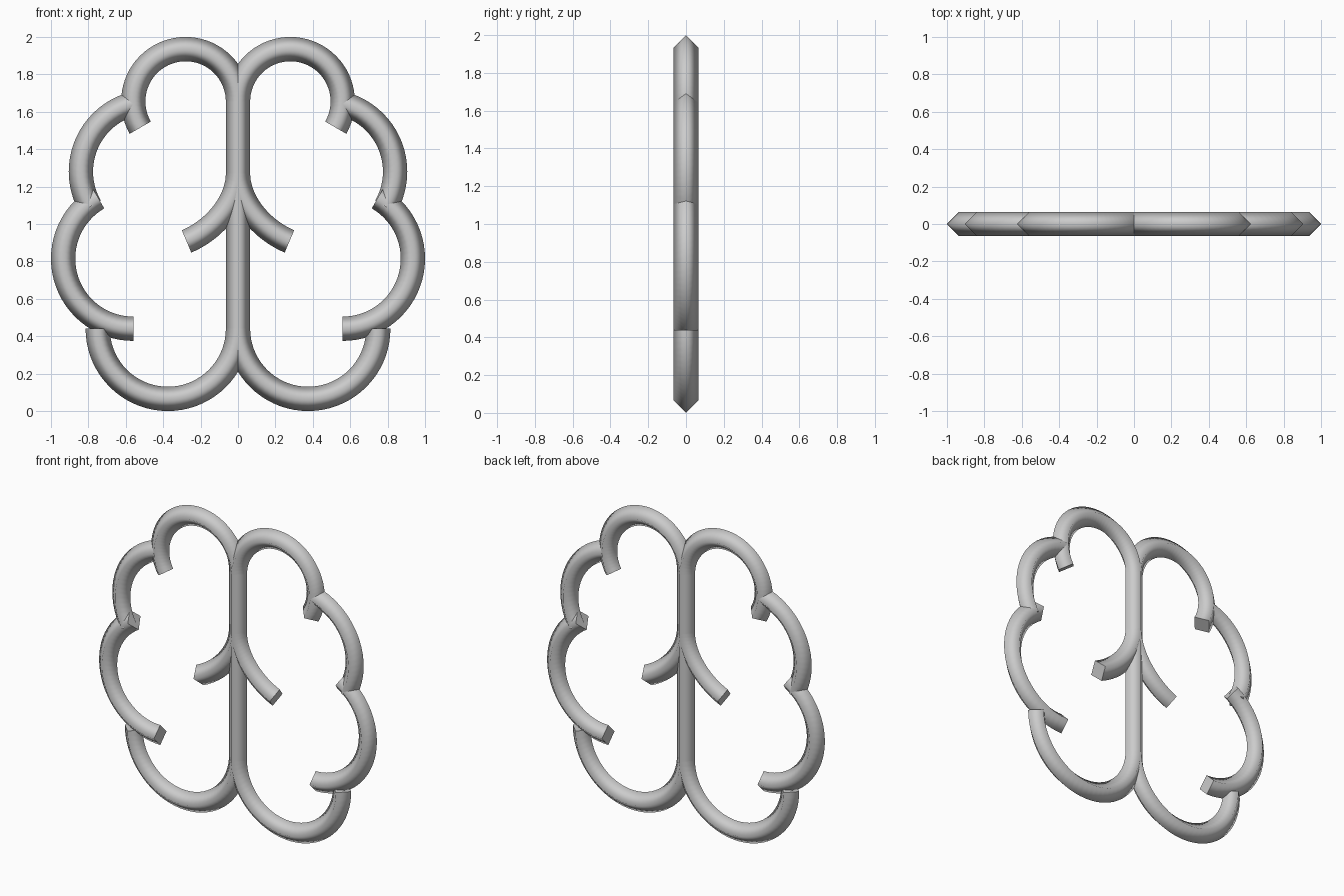
import bpy, bmesh, math
from mathutils import Vector

if "Cube" in bpy.data.objects:
    bpy.data.objects.remove(bpy.data.objects["Cube"])

R = 0.065  # half width of the diamond-section bar

grey = bpy.data.materials.new("light_grey")
grey.diffuse_color = (0.6, 0.6, 0.6, 1)
grey.use_nodes = True
grey.node_tree.nodes["Principled BSDF"].inputs["Base Color"].default_value = grey.diffuse_color


def arc(cx, cz, r, a0, a1):
    """Points of a circular arc in the XZ plane, angles in degrees."""
    n = max(8, int(abs(a1 - a0) / 5))
    angles = [math.radians(a0 + (a1 - a0) * i / n) for i in range(n + 1)]
    return [Vector((cx + r * math.cos(a), 0, cz + r * math.sin(a))) for a in angles]


def bezier(p, n=18):
    p = [Vector((x, 0, z)) for x, z in p]
    out = []
    for i in range(n + 1):
        t = i / n
        s = 1 - t
        out.append(p[0] * s**3 + p[1] * 3*s*s*t + p[2] * 3*s*t*t + p[3] * t**3)
    return out


def bar(name, path, t0=None, t1=None):
    """Sweep a diamond section along a planar path; smooth sides, flat ends."""
    bm = bmesh.new()
    rings = []
    last = len(path) - 1
    for i, p in enumerate(path):
        t = (path[min(i + 1, last)] - path[max(i - 1, 0)]).normalized()
        if i == 0 and t0:
            t = Vector(t0)
        if i == last and t1:
            t = Vector(t1).normalized()
        side = Vector((-t.z, 0, t.x))
        y = Vector((0, 1, 0))
        rings.append([bm.verts.new(p + d * R) for d in (side, y, -side, -y)])
    for a, b in zip(rings, rings[1:]):
        for k in range(4):
            j = (k + 1) % 4
            bm.faces.new((a[k], a[j], b[j], b[k])).smooth = True
    bm.faces.new(rings[0])
    bm.faces.new(rings[-1][::-1])
    bmesh.ops.recalc_face_normals(bm, faces=bm.faces[:])
    me = bpy.data.meshes.new(name)
    bm.to_mesh(me)
    bm.free()
    me.materials.append(grey)
    ob = bpy.data.objects.new(name, me)
    bpy.context.collection.objects.link(ob)
    return ob


def arc_bar(name, cx, cz, r, a0, a1):
    def tangent(a):
        a = math.radians(a)
        return (-math.sin(a), 0, math.cos(a))
    return bar(name, arc(cx, cz, r, a0, a1), tangent(a0), tangent(a1))


# left half of the outline and the inner fold
parts = [
    arc_bar("top_lobe", -0.28, 1.655, 0.28, 0, 210),
    arc_bar("upper_side_lobe", -0.465, 1.28, 0.375, 105, 210),
    arc_bar("lower_side_lobe", -0.56, 0.815, 0.375, 120, 270),
    arc_bar("bottom_lobe", -0.375, 0.44, 0.375, 180, 360),
    bar("inner_fold", bezier([(0, 1.27), (0, 1.127), (-0.115, 0.975), (-0.275, 0.907)]),
        (0, 0, -1), (-0.92, 0, -0.39)),
]

# mirror to the right half
for ob in parts:
    m = ob.modifiers.new("mirror", 'MIRROR')
    m.use_axis[0] = True
    m.use_mirror_merge = False

# central stem
bar("centre_stem", [Vector((0, 0, 0.44)), Vector((0, 0, 1.655))])
